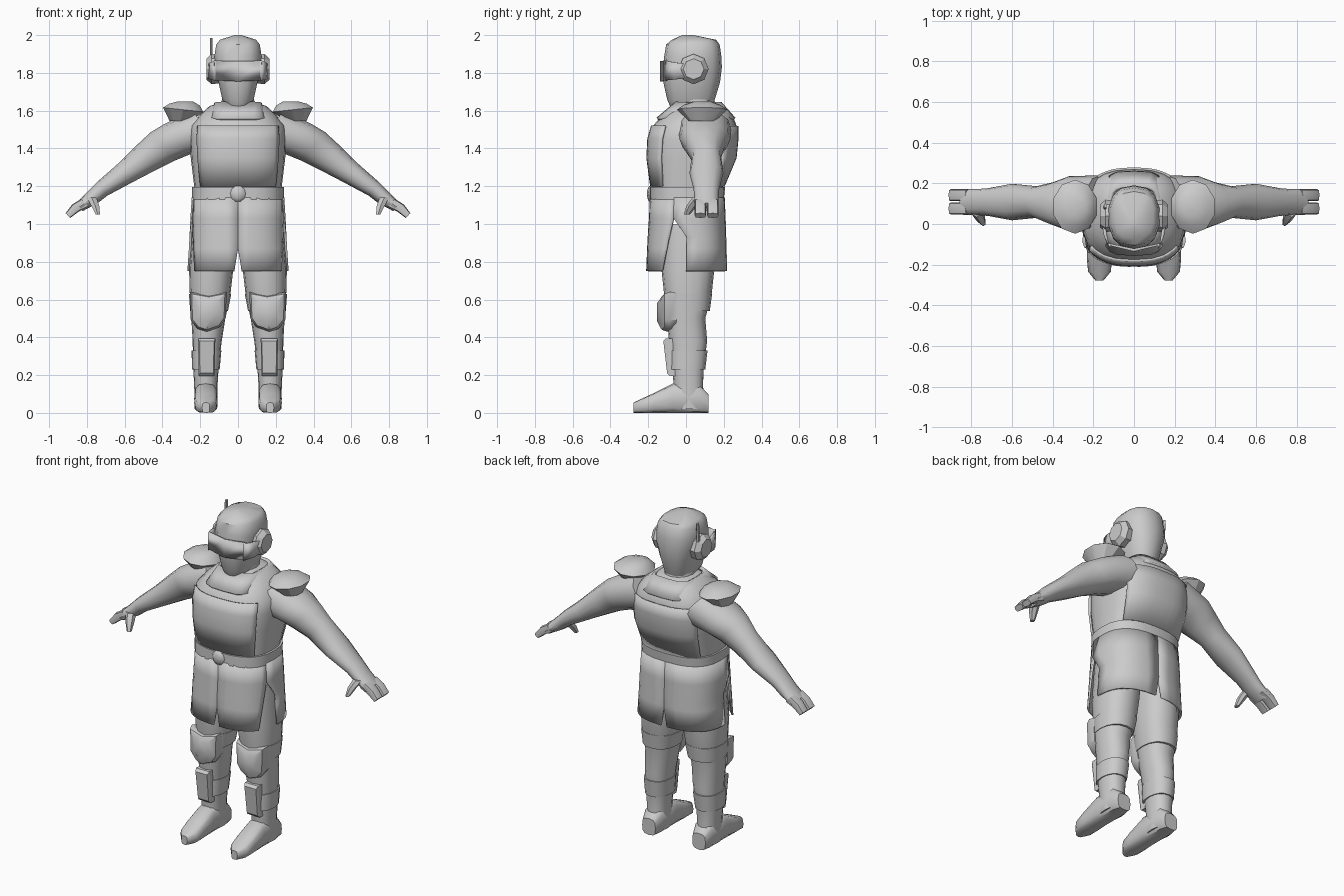
import bpy, bmesh, math
from mathutils import Vector as V

if "Cube" in bpy.data.objects:
    bpy.data.objects.remove(bpy.data.objects["Cube"])


def finish(name, bm, angle=40, solid=0):
    bmesh.ops.recalc_face_normals(bm, faces=bm.faces)
    me = bpy.data.meshes.new(name)
    bm.to_mesh(me)
    bm.free()
    ob = bpy.data.objects.new(name, me)
    bpy.context.collection.objects.link(ob)
    if solid:
        m = ob.modifiers.new("thickness", 'SOLIDIFY')
        m.thickness, m.offset = solid, 0
    bpy.ops.object.select_all(action='DESELECT')
    ob.select_set(True)
    bpy.context.view_layer.objects.active = ob
    bpy.ops.object.shade_smooth_by_angle(angle=math.radians(angle))
    return ob


def loft(name, rings, caps=True, closed=True, angle=40, solid=0):
    bm = bmesh.new()
    vs = [[bm.verts.new(p) for p in r] for r in rings]
    n = len(vs[0])
    for a, b in zip(vs, vs[1:]):
        for i in range(n if closed else n - 1):
            j = (i + 1) % n
            bm.faces.new((a[i], a[j], b[j], b[i]))
    if caps:
        bm.faces.new(vs[0])
        bm.faces.new(vs[-1])
    return finish(name, bm, angle, solid)


def sp(x, p):
    return math.copysign(abs(x) ** (2 / p), x)


def ring(c, u, v, n=16, p=2.0):
    c, u, v = V(c), V(u), V(v)
    return [c + u * sp(math.sin(t), p) - v * sp(math.cos(t), p)
            for t in (2 * math.pi * i / n for i in range(n))]


# horizontal section: height, half width, front y, back y, x centre
def flat(z, hx, yf, yb, x=0, n=16, p=2.0):
    return ring((x, (yf + yb) / 2, z), (hx, 0, 0), (0, (yb - yf) / 2, 0), n, p)


def stack(name, rows, n=16, p=2.0, x=0, **k):
    return loft(name, [flat(*r, x=x, n=n, p=p) for r in rows], **k)


# open cloth panel: section angles run from a0(z) to a1(z), 0 = front
def panel(name, rows, a0, a1, s=1, pad=0.0, n=8):
    out = []
    for z, hx, yf, yb in rows:
        A, B = a0(z), a1(z)
        line = []
        for i in range(n + 1):
            t = math.radians(A + (B - A) * i / n)
            line.append((s * (hx + pad) * sp(math.sin(t), 2.6),
                         (yf + yb) / 2 - ((yb - yf) / 2 + pad) * sp(math.cos(t), 2.6), z))
        out.append(line)
    loft(name, out, caps=False, closed=False, solid=0.012)


def clip(x):
    return max(0.0, min(1.0, x))


# torso
torso = [(1.06, .225, -.175, .185), (1.2, .232, -.18, .195), (1.35, .25, -.2, .258),
         (1.45, .255, -.195, .268), (1.52, .25, -.175, .268), (1.58, .2, -.12, .245),
         (1.625, .15, -.05, .2), (1.645, .09, -.03, .16)]
stack("torso", torso, 24, 2.6)
for nm, a, b in (("chest_panel", -52, 52), ("back_panel", 128, 232)):
    panel(nm, torso[1:5], lambda z: a, lambda z: b, pad=.004, n=12)
stack("collar", [(1.555, .15, -.15, .255), (1.64, .115, -.05, .18)], 20, 4, caps=False, solid=.02)

# belt and buckle
stack("belt", [(1.13, .243, -.192, .2), (1.195, .243, -.192, .207)], 24, 2.6)
bm = bmesh.new()
bmesh.ops.create_uvsphere(bm, u_segments=8, v_segments=6, radius=.045)
for v in bm.verts:
    v.co = (v.co.x, v.co.y * .5 - .185, v.co.z + 1.16)
finish("buckle", bm)

# split skirt
skirt = [(.75, .258, -.205, .208), (.87, .25, -.2, .205), (.93, .247, -.197, .203),
         (1.03, .242, -.19, .2), (1.14, .235, -.185, .195)]
gap = lambda z: 2 * clip((.87 - z) / .12)
for s in (1, -1):
    panel("skirt_front", skirt, gap, lambda z: 58 + 17 * clip((z - .75) / .28), s)
    panel("skirt_back", skirt, lambda z: 90 - 15 * clip((z - .93) / .1),
          lambda z: 180 - gap(z), s, pad=.004)

# head
stack("neck", [(1.56, .1, -.03, .17), (1.66, .085, -.05, .15)], 12)
stack("head", [(1.625, .065, -.085, .14), (1.66, .085, -.1, .153), (1.75, .105, -.12, .18),
               (1.83, .125, -.122, .19), (1.89, .127, -.115, .187), (1.95, .118, -.105, .178),
               (1.975, .098, -.075, .16), (2.0, .02, -.02, .04)], 14, 2.5)

# visor with a sunken window
path = [(-.155, .03), (-.14, -.06), (-.122, -.115), (0, -.143), (.122, -.115), (.14, -.06), (.155, .03)]
lo = [1.775, 1.765, 1.76, 1.755, 1.76, 1.765, 1.775]
hi = [1.845, 1.855, 1.865, 1.862, 1.865, 1.855, 1.845]
bm = bmesh.new()
a = [bm.verts.new((x, y, z)) for (x, y), z in zip(path, lo)]
b = [bm.verts.new((x, y, z)) for (x, y), z in zip(path, hi)]
fs = [bm.faces.new((a[i], a[i + 1], b[i + 1], b[i])) for i in range(6)]
bmesh.ops.inset_region(bm, faces=fs[2:4], thickness=.018)
for v in {v for f in fs[2:4] for v in f.verts}:
    v.co.y += .014
finish("visor", bm, 25, .016)

# antenna
loft("antenna", [ring((-.142, .08, 1.8), (.009, 0, 0), (0, .016, 0), 6),
                 ring((-.142, .09, 1.985), (.007, 0, 0), (0, .012, 0), 6)])

for s in (1, -1):
    # earpiece
    loft("earpiece", [ring((s * x, .04, 1.82), (0, r, 0), (0, 0, r), 8)
                      for x, r in ((.1, .075), (.14, .08), (.168, .055))], angle=20)

    # shoulder pad
    loft("shoulder_pad", [ring((s * x, .085, z), (rx, 0, s * t), (0, ry, 0), 10)
                          for x, z, rx, ry, t in ((.305, 1.545, .06, .07, 0), (.29, 1.605, .112, .133, .012),
                                                  (.283, 1.632, .085, .095, .005), (.28, 1.648, .045, .05, 0))],
         angle=30)

    # arm: x, z, half thickness, half depth
    arm = [(.16, 1.5, .13, .14), (.32, 1.45, .105, .135), (.4, 1.41, .098, .105), (.48, 1.355, .084, .078),
           (.6, 1.268, .062, .09), (.72, 1.185, .045, .068), (.77, 1.14, .04, .064), (.84, 1.09, .028, .064)]
    loft("arm", [ring((s * x, .1 + .008 * (x > .4), z), (s * .64 * h, 0, .77 * h), (0, d, 0), 12, 2.2)
                 for x, z, h, d in arm])

    # fingers and thumb
    for y in (.076, .142):
        loft("finger", [ring((s * x, y, z), (s * .7 * h, 0, .7 * h), (0, .03, 0), 8, 3.5)
                        for x, z, h in ((.81, 1.112, .03), (.86, 1.085, .026), (.9, 1.045, .018))])
    loft("thumb", [ring((s * x, y, z), (r, 0, 0), (0, r * 1.2, 0), 6)
                   for x, y, z, r in ((.775, .07, 1.14, .03), (.755, .03, 1.095, .024), (.742, .005, 1.05, .013))])

    # leg: height, x centre, half width, front, back
    leg = [(1.0, .13, .11, -.13, .17), (.76, .142, .117, -.13, .15), (.62, .148, .107, -.115, .135),
           (.5, .157, .09, -.1, .102), (.38, .163, .077, -.09, .112), (.25, .17, .068, -.075, .095),
           (.15, .17, .062, -.065, .09), (.02, .17, .06, -.06, .1)]
    loft("leg", [flat(z, hx, f, b, x=s * x, n=16, p=2.3) for z, x, hx, f, b in leg])

    # straps around knee and shin
    for z0, x0, z1, x1, h0, h1, f, b in ((.54, .153, .63, .148, .1, .112, -.115, .138),
                                         (.23, .17, .33, .167, .073, .079, -.088, .114)):
        loft("strap", [flat(z0, h0, f, b - .012, x=s * x0, n=16, p=2.3),
                       flat(z1, h1, f, b, x=s * x1, n=16, p=2.3)])

    # knee pad
    shield = [(-.095, .1), (0, .082), (.1, .1), (.095, -.05), (.06, -.095), (.01, -.11), (-.06, -.085), (-.09, -.04)]
    loft("knee_pad", [[(s * (.155 + k * x), y + .015 * (abs(x) < .02) * -1, .54 + k * z) for x, z in shield]
                      for k, y in ((.95, -.05), (1, -.085), (.9, -.115), (.5, -.138))], angle=35)

    # shin guard
    loft("shin_guard", [[(s * (.166 + k * x), y - .02 * (z > 0), .295 + z * k) for x, z in
                         ((-.042, -.1), (.042, -.1), (.046, .1), (-.046, .1))]
                        for k, y in ((1, -.04), (1, -.085), (.85, -.1))], angle=20)

    # boot
    boot = [(.118, .045, .1), (.07, .062, .15), (-.07, .06, .155), (-.17, .062, .105), (-.235, .056, .075), (-.278, .02, .055)]
    loft("boot", [ring((s * .17, y, h / 2), (hx, 0, 0), (0, 0, h / 2), 12, 3.2) for y, hx, h in boot])
